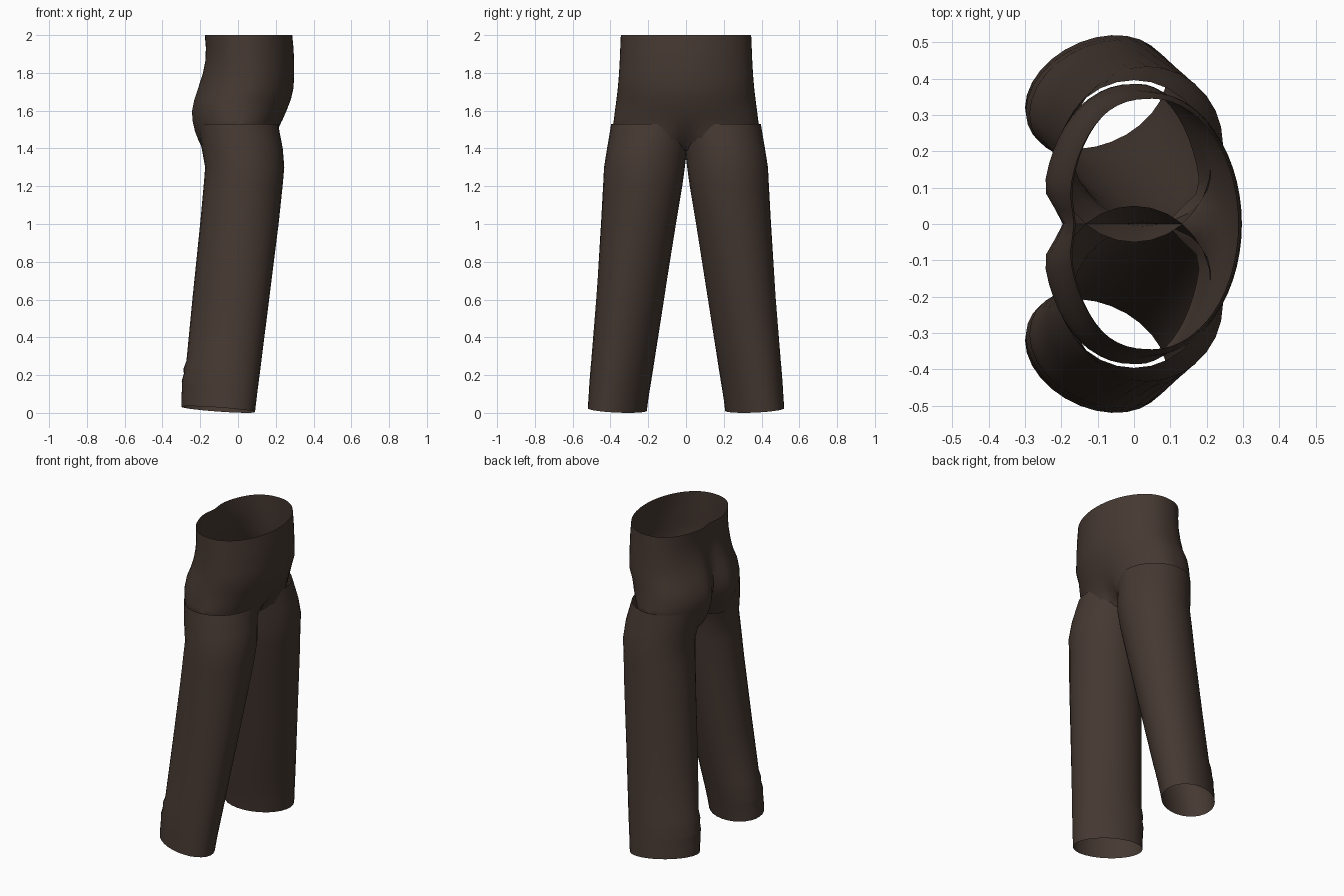
import bpy, bmesh
from math import sin, cos, pi, exp

cube = bpy.data.objects.get("Cube")
if cube:
    bpy.data.objects.remove(cube)

cloth = bpy.data.materials.new("dark_brown_cloth")
cloth.use_nodes = True
colour = (0.060, 0.040, 0.031, 1)
cloth.diffuse_color = colour
shader = cloth.node_tree.nodes["Principled BSDF"]
shader.inputs["Base Color"].default_value = colour
shader.inputs["Roughness"].default_value = 0.9


def loft(name, rings, flip=False):
    """Open tube skinned through rings of points."""
    bm = bmesh.new()
    loops = [[bm.verts.new(p) for p in ring] for ring in rings]
    n = len(loops[0])
    for low, high in zip(loops, loops[1:]):
        for i in range(n):
            j = (i + 1) % n
            quad = [low[i], low[j], high[j], high[i]]
            bm.faces.new(quad[::-1] if flip else quad)
    mesh = bpy.data.meshes.new(name)
    bm.to_mesh(mesh)
    bm.free()
    mesh.materials.append(cloth)
    obj = bpy.data.objects.new(name, mesh)
    bpy.context.collection.objects.link(obj)
    bpy.ops.object.select_all(action="DESELECT")
    obj.select_set(True)
    bpy.context.view_layer.objects.active = obj
    bpy.ops.object.shade_smooth_by_angle(angle=0.6)


# Leg sections: height, x range, inner and outer y
LEG = [
    (0.00, -0.300, 0.090, 0.207, 0.520),
    (0.06, -0.299, 0.097, 0.200, 0.516),
    (0.11, -0.296, 0.103, 0.192, 0.513),
    (0.14, -0.298, 0.107, 0.187, 0.511),
    (0.18, -0.287, 0.112, 0.181, 0.508),
    (0.21, -0.288, 0.116, 0.176, 0.506),
    (0.25, -0.273, 0.121, 0.170, 0.502),
    (0.60, -0.240, 0.165, 0.115, 0.475),
    (1.00, -0.200, 0.215, 0.053, 0.450),
    (1.20, -0.182, 0.236, 0.020, 0.439),
    (1.30, -0.174, 0.245, 0.006, 0.434),
    (1.40, -0.192, 0.237, -0.006, 0.418),
    (1.53, -0.212, 0.212, -0.050, 0.396),
]


def leg_ring(z, x0, x1, y0, y1, side, n=28):
    low = max(0, 1 - z / 1.2)         # hem tilt and twist fade upwards
    points = []
    for i in range(n):
        t = 2 * pi * i / n
        x = (x0 + x1) / 2 + (x1 - x0) / 2 * cos(t)
        y = (y0 + y1) / 2 + (y1 - y0) / 2 * sin(t + 0.28 * low)
        tilt = (0.018 - 0.014 * cos(t) + 0.011 * sin(t)) * low
        points.append((x, side * y, z + tilt))
    return points


for name, side in (("front_trouser_leg", -1), ("back_trouser_leg", 1)):
    loft(name, [leg_ring(*s, side) for s in LEG], flip=side < 0)

# Hip sections: height, x range, half width, seat cleft, crotch fold
HIPS = [
    (1.39, -0.196, 0.190, 0.375, 0.110, 0.10),
    (1.44, -0.220, 0.205, 0.383, 0.095, 0.06),
    (1.49, -0.240, 0.216, 0.386, 0.080, 0.025),
    (1.55, -0.254, 0.235, 0.382, 0.068, 0),
    (1.60, -0.256, 0.257, 0.376, 0.060, 0),
    (1.66, -0.243, 0.280, 0.368, 0.050, 0),
    (1.72, -0.223, 0.294, 0.361, 0.040, 0),
    (1.79, -0.198, 0.297, 0.355, 0.030, 0),
    (1.86, -0.182, 0.297, 0.351, 0.022, 0),
    (1.93, -0.178, 0.294, 0.348, 0.018, 0),
    (2.00, -0.184, 0.287, 0.345, 0.018, 0),
]


def hip_ring(z, x0, x1, b, cleft, fold, n=56):
    mid = 0.05 if z > 1.7 else 0.01
    points = []
    for i in range(n):
        t = 2 * pi * i / n
        c, y = cos(t), b * sin(t)
        dent = exp(-(y / 0.06) ** 2)
        if c > 0:
            x = mid + (x1 - mid) * c - fold * dent
        else:
            x = mid - (mid - x0) * abs(c) ** 0.8 + cleft * dent
        # the lower edge rises towards the outer hips
        rise = max(0, 1.53 - z) * 0.9 * sin(t) ** 4
        points.append((x, y, z + rise))
    return points


loft("hips_and_waist", [hip_ring(*s) for s in HIPS])
